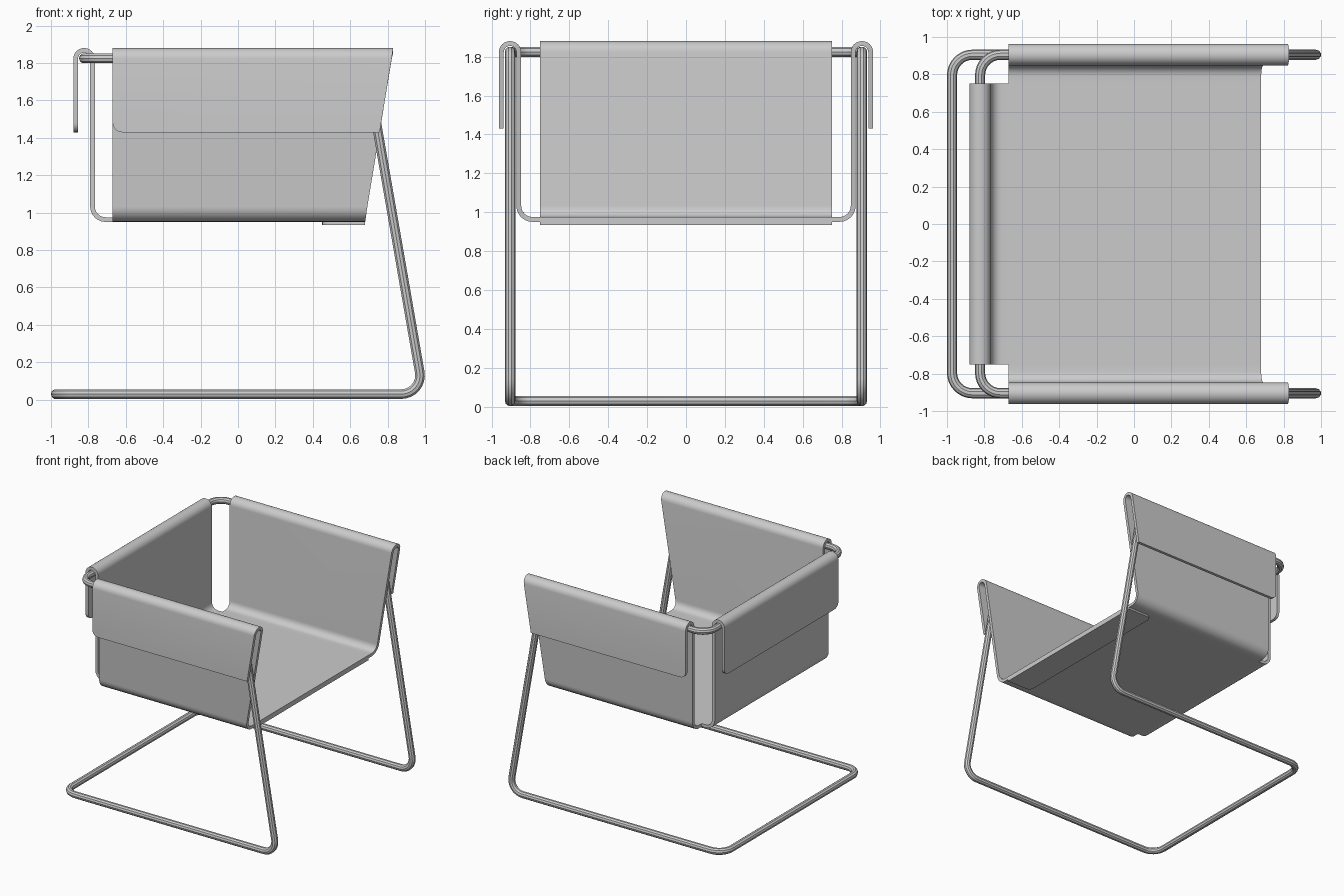
import bpy
import bmesh
from math import cos, sin, tan, pi
from mathutils import Vector

cube = bpy.data.objects.get("Cube")
if cube:
    bpy.data.objects.remove(cube, do_unlink=True)

SEAT_Z, RAIL_Z, FLAP_Z = 0.963, 1.825, 1.43
TUBE = 0.027

grey = bpy.data.materials.new("mid grey")
grey.use_nodes = True
grey.diffuse_color = (0.6, 0.6, 0.6, 1)
grey.node_tree.nodes["Principled BSDF"].inputs["Base Color"].default_value = (0.6, 0.6, 0.6, 1)


def add_object(name, data):
    obj = bpy.data.objects.new(name, data)
    bpy.context.collection.objects.link(obj)
    data.materials.append(grey)
    return obj


def finish(obj):
    """Bake curves and modifiers to a mesh, then smooth all but sharp edges."""
    bpy.ops.object.select_all(action='DESELECT')
    obj.select_set(True)
    bpy.context.view_layer.objects.active = obj
    bpy.ops.object.convert(target='MESH')
    bpy.ops.object.shade_smooth_by_angle(angle=pi / 6)


def rounded_loop(corners, steps=8):
    """Closed path through (point, bend radius) corners."""
    path = []
    for i, (p, r) in enumerate(corners):
        to_prev = (corners[i - 1][0] - p).normalized()
        to_next = (corners[(i + 1) % len(corners)][0] - p).normalized()
        half = to_prev.angle(to_next) / 2
        centre = p + (to_prev + to_next).normalized() * r / sin(half)
        start = (p + to_prev * r / tan(half) - centre).normalized()
        end = (p + to_next * r / tan(half) - centre).normalized()
        path += [centre + start.slerp(end, k / steps) * r for k in range(steps + 1)]
    return path


# Bent tube frame: floor loop, two leaning legs and the arm and back rail
side = [((-0.973, 0.03), 0.11), ((0.992, 0.03), 0.1), ((0.68, RAIL_Z), 0.07), ((-0.823, RAIL_Z), 0.11)]
corners = [(Vector((x, -0.905, z)), r) for (x, z), r in side]
corners += [(Vector((x, 0.905, z)), r) for (x, z), r in reversed(side)]
path = rounded_loop(corners)
curve = bpy.data.curves.new("tube_frame", 'CURVE')
curve.dimensions = '3D'
curve.bevel_depth = TUBE
curve.bevel_resolution = 3
spline = curve.splines.new('POLY')
spline.points.add(len(path) - 1)
for point, co in zip(spline.points, path):
    point.co = (*co, 1)
spline.use_cyclic_u = True
finish(add_object("tube_frame", curve))


def panel_profile(seat_edge, wall, bend=0.07, hook=0.045):
    """Section from the seat edge, up the wall, over the rail, down the flap."""
    pts = [(seat_edge, SEAT_Z)]
    for k in range(7):
        a = -pi / 2 + k / 6 * pi / 2
        pts.append((wall - bend + bend * cos(a), SEAT_Z + bend + bend * sin(a)))
    for k in range(13):
        a = pi - k / 12 * pi
        pts.append((wall + hook + hook * cos(a), RAIL_Z - 0.002 + hook * sin(a)))
    pts.append((wall + 2 * hook, FLAP_Z))
    return pts


def add_strip(bm, rows):
    pairs = [[bm.verts.new(co) for co in row] for row in rows]
    for (a, b), (c, d) in zip(pairs, pairs[1:]):
        bm.faces.new((a, b, d, c))


# Sling: one cross-shaped sheet for the seat, both sides and the back
bm = bmesh.new()
half = panel_profile(0.75, 0.86)
full = [(-y, z) for y, z in reversed(half)] + half
add_strip(bm, [((-0.67, y, z), (0.68 + 0.165 * (z - SEAT_Z), y, z)) for y, z in full])
add_strip(bm, [((-x, -0.75, z), (-x, 0.75, z)) for x, z in panel_profile(0.67, 0.778)])
bmesh.ops.remove_doubles(bm, verts=bm.verts, dist=0.0005)
# Rounded flap corners
flap_corners = [v for v in bm.verts if abs(v.co.z - FLAP_Z) < 0.001 and v.co.x < 0]
bmesh.ops.bevel(bm, geom=flap_corners, offset=0.05, segments=5, profile=0.5, affect='VERTICES')
bmesh.ops.recalc_face_normals(bm, faces=bm.faces)
mesh = bpy.data.meshes.new("sling")
bm.to_mesh(mesh)
bm.free()
sling = add_object("sling", mesh)
solid = sling.modifiers.new("thickness", 'SOLIDIFY')
solid.thickness = 0.025
solid.offset = 0
finish(sling)

# Hem folded back under the front of the seat
bm = bmesh.new()
bmesh.ops.create_cube(bm, size=1)
bmesh.ops.scale(bm, vec=(0.23, 1.5, 0.02), verts=bm.verts)
bmesh.ops.translate(bm, vec=(0.565, 0, 0.945), verts=bm.verts)
rear = [e for e in bm.edges if all(v.co.x < 0.5 for v in e.verts)
        and abs(e.verts[0].co.z - e.verts[1].co.z) > 0.01]
bmesh.ops.bevel(bm, geom=rear, offset=0.04, segments=4, profile=0.5, affect='EDGES')
mesh = bpy.data.meshes.new("front_hem")
bm.to_mesh(mesh)
bm.free()
finish(add_object("front_hem", mesh))
